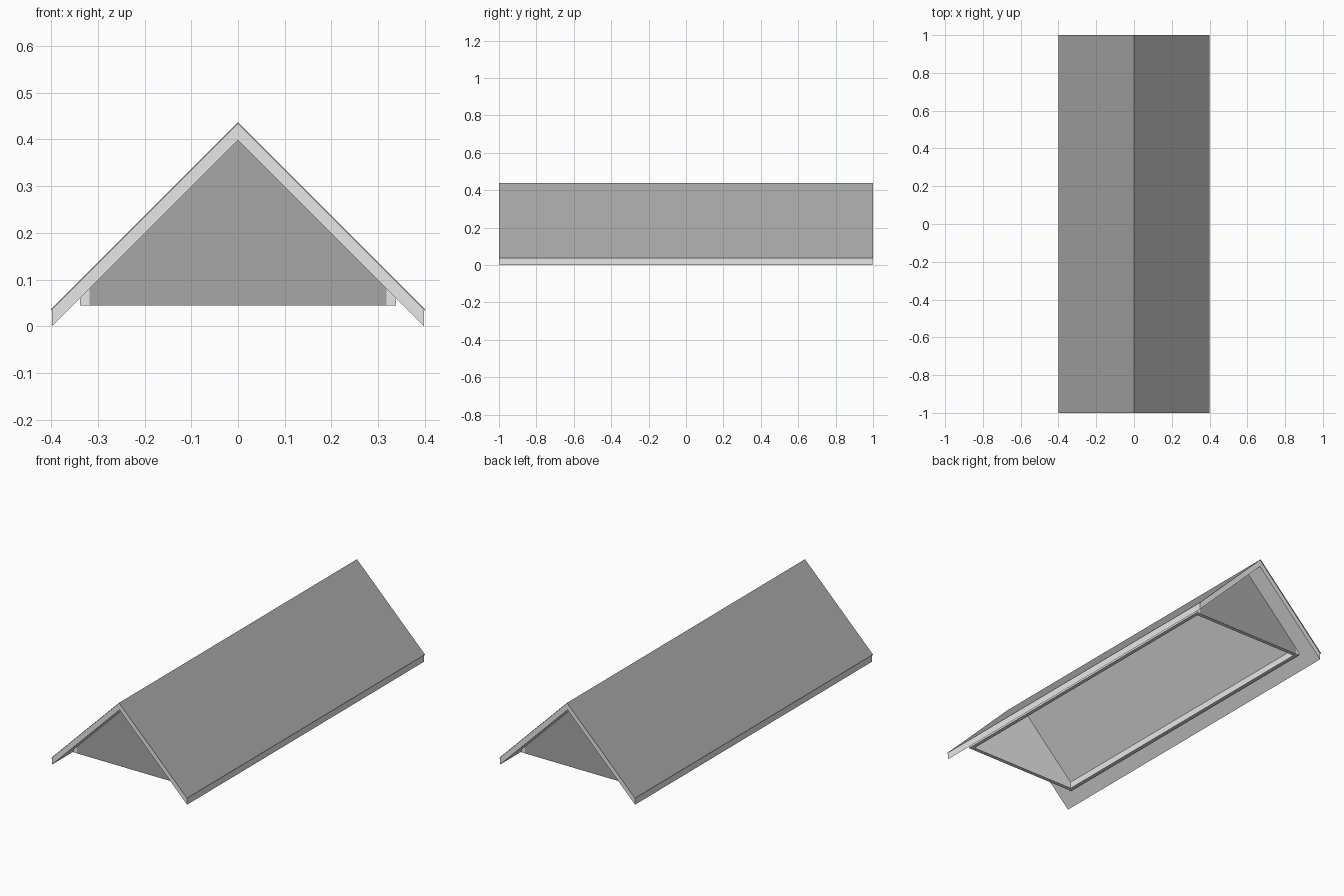
import bpy, bmesh

if "Cube" in bpy.data.objects:
    bpy.data.objects.remove(bpy.data.objects["Cube"])


def material(name, v):
    m = bpy.data.materials.new(name)
    m.diffuse_color = (v, v, v, 1)
    m.use_nodes = True
    m.node_tree.nodes["Principled BSDF"].inputs["Base Color"].default_value = m.diffuse_color
    return m


pale = material("pale_trim", 0.8)
grey = material("mid_grey", 0.39)


def prism(name, profile, y0, y1, mats, rule=None):
    """Extrude an (x, z) profile from y0 to y1."""
    bm = bmesh.new()
    base = bm.faces.new([bm.verts.new((x, y0, z)) for x, z in profile])
    ext = bmesh.ops.extrude_face_region(bm, geom=[base])
    moved = [g for g in ext["geom"] if isinstance(g, bmesh.types.BMVert)]
    bmesh.ops.translate(bm, verts=moved, vec=(0, y1 - y0, 0))
    bmesh.ops.recalc_face_normals(bm, faces=bm.faces[:])
    if rule:
        for f in bm.faces:
            f.material_index = rule(f)
    me = bpy.data.meshes.new(name)
    bm.to_mesh(me)
    bm.free()
    for m in mats:
        me.materials.append(m)
    ob = bpy.data.objects.new(name, me)
    bpy.context.collection.objects.link(ob)
    return ob


def chevron(half, low, high, apex_low, apex_high):
    return [(-half, low), (0, apex_low), (half, low),
            (half, high), (0, apex_high), (-half, high)]


# Thick pale roof slab
prism("roof_slab", chevron(0.398, 0, 0.036, 0.398, 0.434), -0.996, 0.996, [pale])
# Thin grey covering on top of the slab
prism("roof_covering", chevron(0.4, 0.034, 0.037, 0.434, 0.437), -1, 1, [grey])

for s, side in ((-1, "left"), (1, "right")):
    # Low side walls under the eaves
    prism(side + "_wall", [(s * 0.318, 0.045), (s * 0.338, 0.045),
                           (s * 0.338, 0.063), (s * 0.318, 0.083)],
          -0.9, 0.9, [pale])

for s, end in ((-1, "front"), (1, "back")):
    # Gable walls: grey outside, pale inside
    prism(end + "_gable", [(-0.318, 0.045), (0.318, 0.045), (0.318, 0.083),
                           (0, 0.401), (-0.318, 0.083)],
          s * 0.88, s * 0.9, [pale, grey],
          lambda f: 1 if f.normal.y * s > 0.9 else 0)
